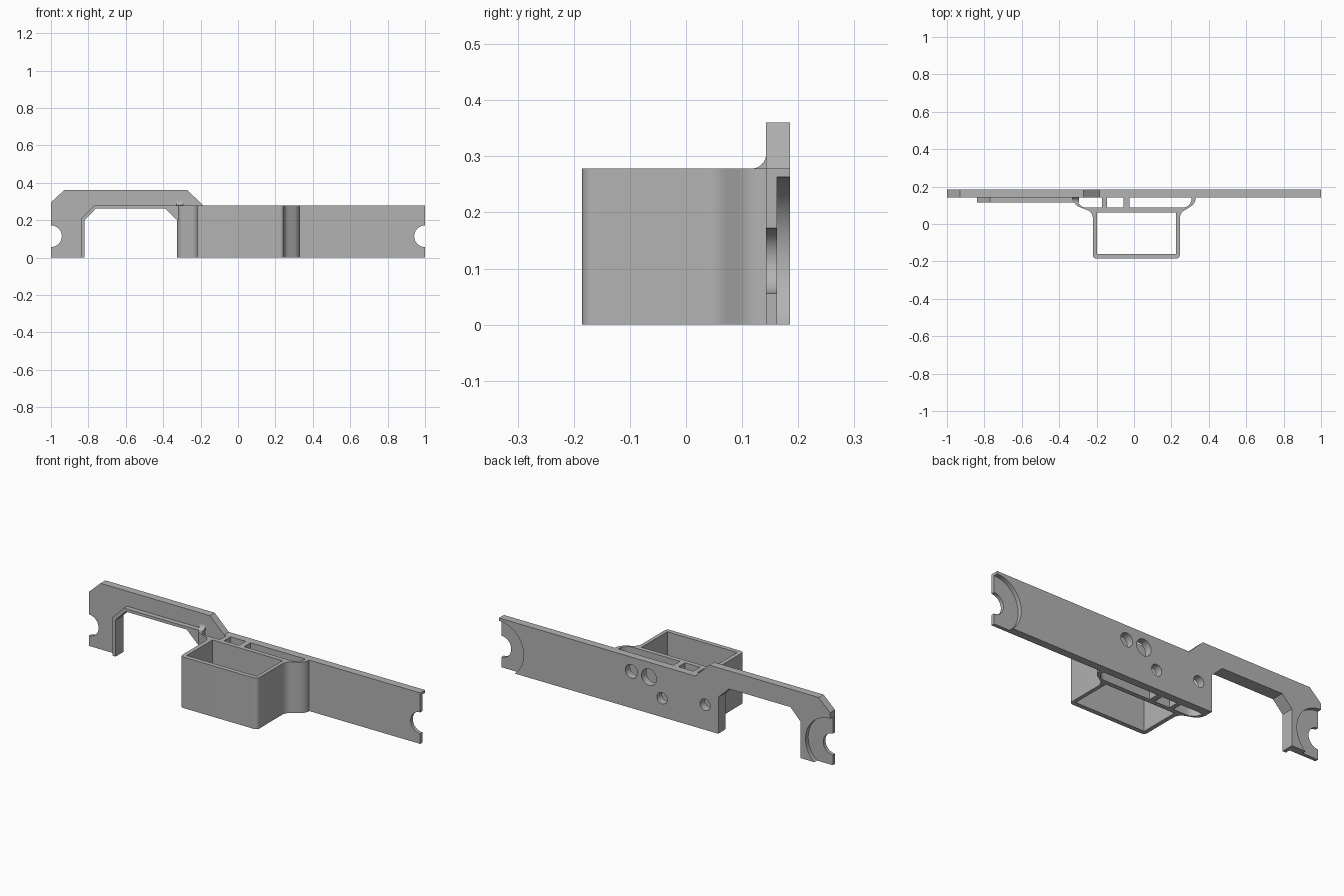
import bpy, bmesh, math
from mathutils import Vector

cube = bpy.data.objects.get("Cube")
if cube:
    bpy.data.objects.remove(cube, do_unlink=True)

grey = bpy.data.materials.new("plain grey")
grey.use_nodes = True
COL = (0.45, 0.45, 0.45, 1)
grey.diffuse_color = COL
grey.node_tree.nodes["Principled BSDF"].inputs["Base Color"].default_value = COL

FRONT, BACK, TOP = 0.143, 0.185, 0.278


def prism(name, pts, lo, hi, axis="Y"):
    """Extrude an outline: (x, z) along Y, (x, y) along Z or (y, z) along X."""
    place = {"X": lambda a, b: (lo, a, b),
             "Y": lambda a, b: (a, lo, b),
             "Z": lambda a, b: (a, b, lo)}[axis]
    step = Vector([hi - lo if axis == k else 0 for k in "XYZ"])
    bm = bmesh.new()
    face = bm.faces.new([bm.verts.new(place(*p)) for p in pts])
    new = bmesh.ops.extrude_face_region(bm, geom=[face])["geom"]
    bmesh.ops.translate(bm, vec=step,
                        verts=[g for g in new if isinstance(g, bmesh.types.BMVert)])
    bmesh.ops.recalc_face_normals(bm, faces=bm.faces)
    mesh = bpy.data.meshes.new(name)
    bm.to_mesh(mesh)
    bm.free()
    mesh.materials.append(grey)
    obj = bpy.data.objects.new(name, mesh)
    bpy.context.collection.objects.link(obj)
    return obj


def arc(cx, cy, r, start, end, n=8):
    return [(cx + r * math.cos(math.radians(start + (end - start) * i / n)),
             cy + r * math.sin(math.radians(start + (end - start) * i / n)))
            for i in range(n + 1)]


def disc(cx, cz, r, n=48):
    return arc(cx, cz, r, 0, 360 - 360 / n, n - 1)


def rect(x0, x1, y0, y1):
    return [(x0, y0), (x1, y0), (x1, y1), (x0, y1)]


def cut(target, cutters):
    for c in cutters:
        c.hide_render = True
        mod = target.modifiers.new("cut", "BOOLEAN")
        mod.operation, mod.solver, mod.object = "DIFFERENCE", "EXACT", c
    bpy.context.view_layer.objects.active = target
    for mod in list(target.modifiers):
        bpy.ops.object.modifier_apply(modifier=mod.name)
    for c in cutters:
        bpy.data.objects.remove(c, do_unlink=True)


def smooth(obj):
    bpy.ops.object.select_all(action="DESELECT")
    obj.select_set(True)
    bpy.context.view_layer.objects.active = obj
    bpy.ops.object.shade_smooth_by_angle(angle=math.radians(30))


# Long back plate with its raised bridge and the opening below it
opening = [(-0.82, 0), (-0.82, 0.2), (-0.76, 0.262), (-0.39, 0.262), (-0.325, 0.2), (-0.325, 0)]
plate = prism("back_plate", [(-1, 0)] + opening + [
    (1, 0), (1, TOP), (-0.185, TOP), (-0.27, 0.36), (-0.93, 0.36), (-1, 0.295)], FRONT, BACK)

# End notches, round recesses behind them, and screw holes
cutters = []
for x in (-1, 1):
    cutters.append(prism("notch", disc(x, 0.114, 0.058), 0.1, 0.25))
    cutters.append(prism("recess", disc(x, 0.114, 0.149, 64), 0.162, 0.25))
for x, z, r in ((0.2, 0.2, 0.037), (0.094, 0.197, 0.045), (0.015, 0.103, 0.031), (-0.245, 0.137, 0.031)):
    cutters.append(prism("screw_hole", disc(x, z, r, 32), 0.1, 0.25))
cut(plate, cutters)
smooth(plate)

# Thin lip around the opening
lip = prism("opening_lip", opening[:5] + [
    (-0.3, 0.2), (-0.3, TOP), (-0.77, TOP), (-0.84, 0.208), (-0.84, 0)], 0.116, FRONT)

# Small concave fillet above the lip
prism("lip_fillet", [(FRONT, TOP)] + arc(0.116, 0.305, 0.027, 0, -90), -0.33, -0.295, "X")

# Holder body: rounded box that flares out to meet the plate
R = 0.02
body = prism("holder_body",
             arc(-0.22 + R, -BACK + R, R, 180, 270) + arc(0.245 - R, -BACK + R, R, 270, 360)
             + arc(0.295, 0.03, 0.05, 180, 125) + arc(0.27, 0.143, 0.06, -55, 0)
             + arc(-0.265, 0.143, 0.06, 180, 235) + arc(-0.27, 0.03, 0.05, 55, 0),
             0, TOP, "Z")

# Main pocket and the three smaller slots behind it
LO, HI = 0.087, 0.2
slots = [
    rect(-0.197, 0.225, -0.16, 0.062),
    rect(-0.145, -0.055, LO, HI),
    [(-0.024, LO)] + arc(0.258, LO + 0.05, 0.05, -90, 0) + [(0.308, HI), (-0.024, HI)],
    [(-0.17, HI), (-0.303, HI)] + arc(-0.253, LO + 0.05, 0.05, 180, 270) + [(-0.17, LO)],
]
cut(body, [prism("slot", s, -0.1, 0.4, "Z") for s in slots])
smooth(body)
